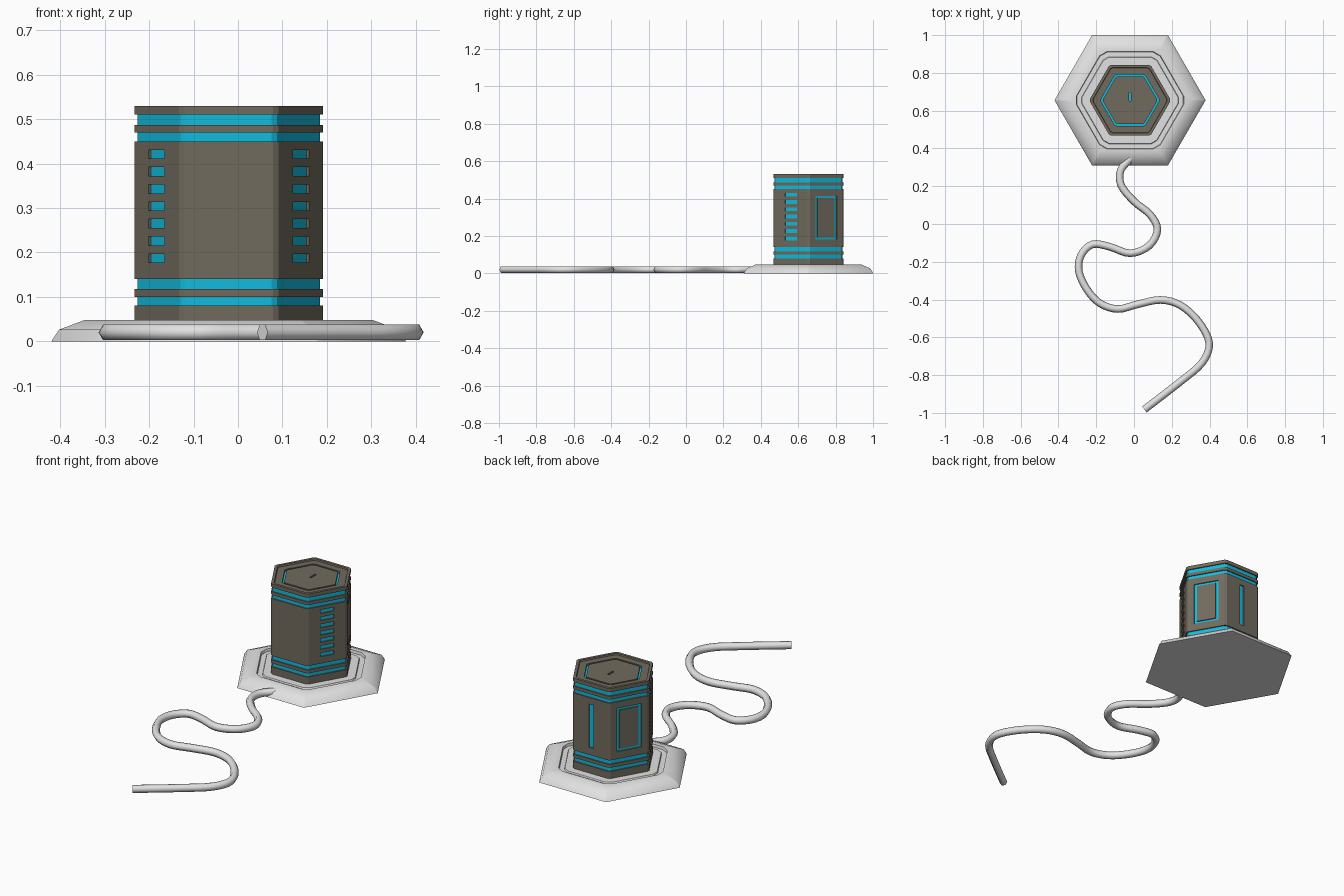
import bpy, bmesh, math
from mathutils import Vector, Matrix

if "Cube" in bpy.data.objects:
    bpy.data.objects.remove(bpy.data.objects["Cube"])

CX, CY = -0.021, 0.655        # centre of the hexagonal canister
R, C = 0.2165, 0.008          # canister corner radius and corner chamfer
AP = R * math.cos(math.pi / 6)


def material(name, col):
    m = bpy.data.materials.new(name)
    m.diffuse_color = (*col, 1)
    m.use_nodes = True
    m.node_tree.nodes["Principled BSDF"].inputs["Base Color"].default_value = m.diffuse_color
    return m


BROWN = material("dark_brown", (0.165, 0.145, 0.112))
BLUE = material("bright_blue", (0.006, 0.5, 0.73))
GREY = material("light_grey", (0.76, 0.76, 0.76))


def finish(bm, name, mat, smooth=None):
    bmesh.ops.recalc_face_normals(bm, faces=bm.faces)
    me = bpy.data.meshes.new(name)
    bm.to_mesh(me)
    bm.free()
    ob = bpy.data.objects.new(name, me)
    bpy.context.collection.objects.link(ob)
    me.materials.append(mat)
    bpy.ops.object.select_all(action='DESELECT')
    ob.select_set(True)
    bpy.context.view_layer.objects.active = ob
    if smooth:
        bpy.ops.object.shade_smooth_by_angle(angle=math.radians(smooth))
    return ob


def skin(bm, rings, closed=False):
    """Bridge rings of points; cap the ends unless the profile is closed."""
    vs = [[bm.verts.new(p) for p in r] for r in rings]
    n = len(vs[0])
    pairs = list(zip(vs, vs[1:])) + ([(vs[-1], vs[0])] if closed else [])
    for a, b in pairs:
        for i in range(n):
            j = (i + 1) % n
            bm.faces.new((a[i], a[j], b[j], b[i]))
    if not closed:
        bm.faces.new(vs[0])
        bm.faces.new(vs[-1])


def hex_ring(r, z, c=C):
    pts = [Vector((CX + r * math.cos(k * math.pi / 3),
                   CY + r * math.sin(k * math.pi / 3), z)) for k in range(6)]
    out = []
    for k in range(6):
        for q in (pts[k - 1], pts[(k + 1) % 6]):
            out.append(pts[k] + (q - pts[k]).normalized() * c)
    return out


def hex_loft(name, profile, mat, smooth=None, closed=False):
    bm = bmesh.new()
    skin(bm, [hex_ring(*p) for p in profile], closed)
    return finish(bm, name, mat, smooth)


def side_box(bm, deg, offset, width, z0, z1, depth):
    """Box straddling a canister side whose normal points at deg."""
    m = (Matrix.Translation((CX, CY, (z0 + z1) / 2)) @ Matrix.Rotation(math.radians(deg), 4, 'Z')
         @ Matrix.Translation((offset, 0, 0)) @ Matrix.Diagonal((depth, width, z1 - z0, 1)))
    bmesh.ops.create_cube(bm, size=1, matrix=m)


def cut(ob, bm):
    cutter = finish(bm, "cutter", BROWN)
    cutter.hide_render = True
    bpy.context.view_layer.objects.active = ob
    mod = ob.modifiers.new("cut", 'BOOLEAN')
    mod.operation, mod.solver, mod.object = 'DIFFERENCE', 'EXACT', cutter
    bpy.ops.object.modifier_apply(modifier=mod.name)
    bpy.data.objects.remove(cutter, do_unlink=True)


# base foot with rounded rim and a hexagonal groove
hex_loft("base_foot", [
    (0.400, 0.0, 0.002), (0.383, 0.026, 0.002), (0.325, 0.048, 0.002),
    (0.297, 0.048, 0.025), (0.294, 0.034, 0.025), (0.266, 0.034, 0.02),
    (0.263, 0.041, 0.02), (0.15, 0.041, 0.008)], GREY, smooth=40)

# glowing core seen through all recesses
hex_loft("blue_core", [(R - 0.007, 0.042), (R - 0.007, 0.511)], BLUE)

# brown bands and main sleeve
for name, z0, z1 in (("bottom_band", 0.038, 0.08), ("lower_band", 0.1, 0.118),
                     ("upper_band", 0.47, 0.487)):
    hex_loft(name, [(R, z0), (R, z1)], BROWN)
sleeve = hex_loft("main_sleeve", [(R, 0.14), (R, 0.45)], BROWN)

# vents on the front diagonals, framed panels on the rear ones, slit at the back
bm = bmesh.new()
for deg in (-30, 210):
    for i in range(7):
        z = 0.187 + i * 0.039
        side_box(bm, deg, AP, 0.072, z - 0.01, z + 0.01, 0.02)
for deg in (30, 150):
    side_box(bm, deg, AP, 0.133, 0.18, 0.415, 0.02)
side_box(bm, 90, AP, 0.026, 0.18, 0.415, 0.02)
cut(sleeve, bm)
for name, deg in (("right_panel", 30), ("left_panel", 150)):
    bm = bmesh.new()
    side_box(bm, deg, AP - 0.005, 0.103, 0.193, 0.402, 0.009)
    finish(bm, name, BROWN)

# top rim (stepped ring) and lid plate, blue groove left between them
hex_loft("top_rim", [(R, 0.51), (R, 0.53), (0.2, 0.53), (0.198, 0.522),
                     (0.157, 0.522), (0.157, 0.51)], BROWN, closed=True)
lid = hex_loft("lid_plate", [(0.146, 0.505), (0.146, 0.522)], BROWN)
bm = bmesh.new()
bmesh.ops.create_cube(bm, size=1, matrix=Matrix.Translation((CX, CY + 0.018, 0.515))
                      @ Matrix.Diagonal((0.011, 0.045, 0.05, 1)))
cut(lid, bm)

# winding cable, six-sided
path = [(0.0, 0.375), (-0.02, 0.345), (-0.07, 0.285), (-0.068, 0.205), (0.0, 0.12),
        (0.085, 0.05), (0.124, -0.03), (0.08, -0.115), (-0.02, -0.155), (-0.13, -0.12),
        (-0.22, -0.108), (-0.28, -0.165), (-0.292, -0.25), (-0.25, -0.345),
        (-0.18, -0.42), (-0.085, -0.45), (0.02, -0.425), (0.14, -0.402),
        (0.245, -0.43), (0.34, -0.515), (0.398, -0.63), (0.36, -0.735),
        (0.245, -0.835), (0.055, -0.982)]
pts = [Vector(p) for p in path]
ext = [2 * pts[0] - pts[1]] + pts + [2 * pts[-1] - pts[-2]]
line = []
for a, b, c, d in zip(ext, ext[1:], ext[2:], ext[3:]):
    for s in range(4):
        t = s / 4
        line.append(0.5 * (2 * b + (c - a) * t + (2 * a - 5 * b + 4 * c - d) * t * t
                           + (3 * b - a - 3 * c + d) * t ** 3))
line.append(pts[-1])
rings = []
for i, p in enumerate(line):
    tan = (line[min(i + 1, len(line) - 1)] - line[max(i - 1, 0)]).normalized()
    side = Vector((tan.y, -tan.x))
    ring = []
    for k in range(6):
        q = p + side * 0.02 * math.cos(k * math.pi / 3)
        ring.append((q.x, q.y, 0.02 + 0.02 * math.sin(k * math.pi / 3)))
    rings.append(ring)
bm = bmesh.new()
skin(bm, rings)
finish(bm, "cable", GREY, smooth=65)
